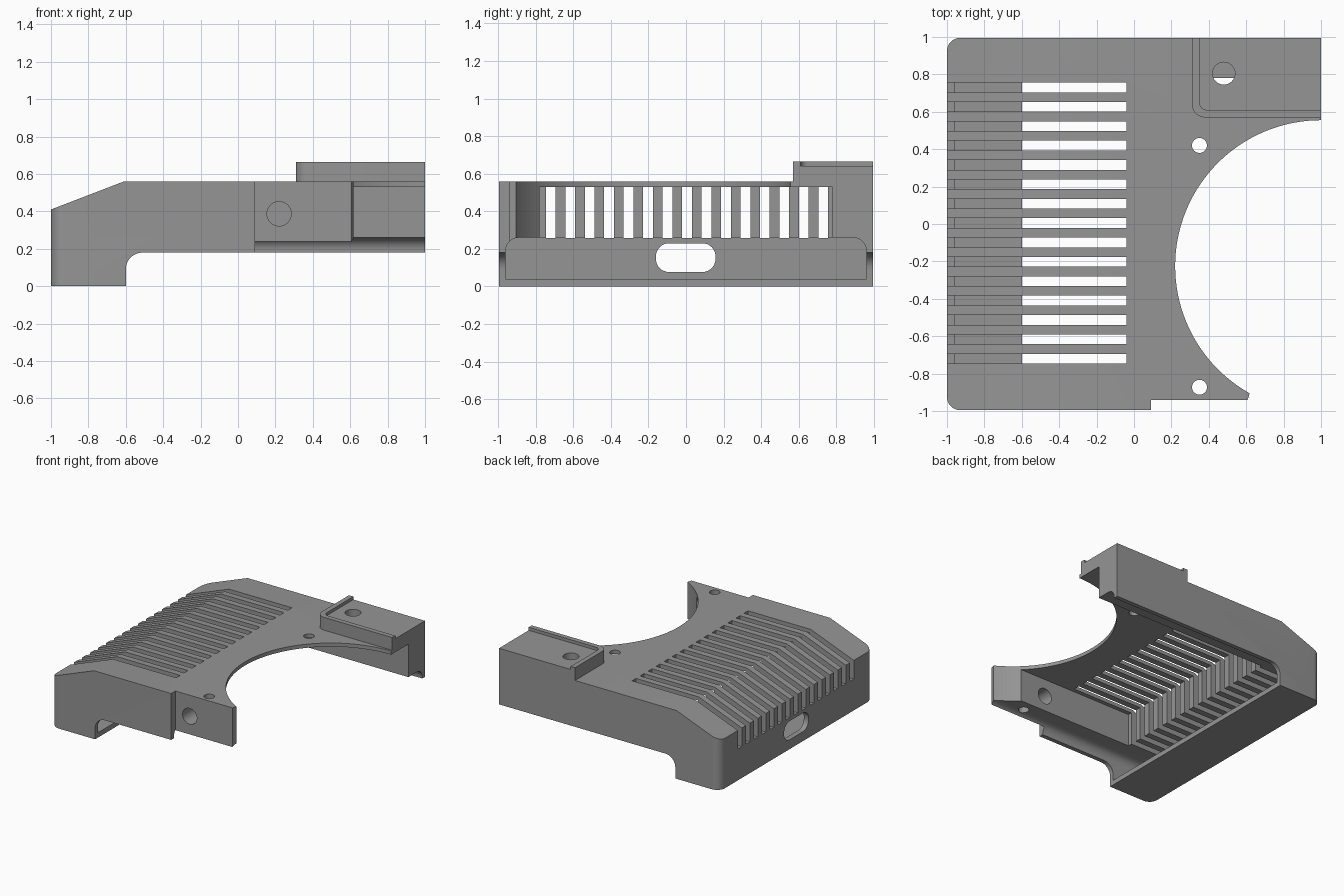
import bpy, bmesh, math
from mathutils import Vector

if "Cube" in bpy.data.objects:
    bpy.data.objects.remove(bpy.data.objects["Cube"])

grey = bpy.data.materials.new("mid_grey")
grey.diffuse_color = (0.3, 0.3, 0.3, 1)
grey.use_nodes = True
grey.node_tree.nodes["Principled BSDF"].inputs["Base Color"].default_value = grey.diffuse_color


def outline(corners, steps=8):
    """2D polygon; a corner (u, v, r) with r > 0 is a rounded right angle."""
    pts = []
    for i, (u, v, r) in enumerate(corners):
        p = Vector((u, v))
        if not r:
            pts.append(p)
            continue
        a = (Vector(corners[i - 1][:2]) - p).normalized()
        b = (Vector(corners[(i + 1) % len(corners)][:2]) - p).normalized()
        c = p + (a + b) * r
        for k in range(steps + 1):
            t = k / steps * math.pi / 2
            pts.append(c - b * r * math.cos(t) - a * r * math.sin(t))
    return pts


def circle(u, v, r, n):
    return [Vector((u + r * math.cos(2 * math.pi * k / n),
                    v + r * math.sin(2 * math.pi * k / n))) for k in range(n)]


def rect(u0, v0, u1, v1, r=0):
    return outline([(u0, v0, r), (u1, v0, r), (u1, v1, r), (u0, v1, r)])


def prism(name, pts, axis, lo, hi):
    """Extrude a 2D polygon along an axis from lo to hi."""
    place = {'x': lambda p, w: (w, p.x, p.y),
             'y': lambda p, w: (p.x, w, p.y),
             'z': lambda p, w: (p.x, p.y, w)}[axis]
    bm = bmesh.new()
    low = [bm.verts.new(place(p, lo)) for p in pts]
    top = [bm.verts.new(place(p, hi)) for p in pts]
    bm.faces.new(low)
    bm.faces.new(top)
    n = len(pts)
    for i in range(n):
        j = (i + 1) % n
        bm.faces.new((low[i], low[j], top[j], top[i]))
    bmesh.ops.recalc_face_normals(bm, faces=bm.faces[:])
    me = bpy.data.meshes.new(name)
    bm.to_mesh(me)
    bm.free()
    me.materials.append(grey)
    ob = bpy.data.objects.new(name, me)
    bpy.context.collection.objects.link(ob)
    return ob


def combine(target, other, op='DIFFERENCE'):
    bpy.context.view_layer.objects.active = target
    m = target.modifiers.new("cut", 'BOOLEAN')
    m.operation, m.solver, m.object = op, 'EXACT', other
    bpy.ops.object.modifier_apply(modifier=m.name)
    bpy.data.objects.remove(other, do_unlink=True)


# Side profile with sloped end and stepped underside
slope = 0.15 / 0.39
side = outline([(-1.1, 0, 0), (-0.6, 0, 0), (-0.6, 0.18, 0.09), (1.1, 0.18, 0),
                (1.1, 0.56, 0), (-0.61, 0.56, 0), (-1.1, 0.56 - 0.49 * slope, 0)])
cover = prism("vented_cover", side, 'y', -1.1, 1.1)

# Raised corner pad
combine(cover, prism("raised_pad", outline([
    (0.31, 0.57, 0.07), (1.05, 0.57, 0), (1.05, 1.05, 0), (0.31, 1.05, 0)]),
    'z', 0.545, 0.665), 'UNION')

# Trim to the plan outline
combine(cover, prism("plan", outline([
    (-1, 0.995, 0.07), (-1, -0.995, 0.07), (0.09, -0.995, 0), (0.09, -0.94, 0),
    (0.608, -0.94, 0), (0.62, -0.9, 0), (0.62, -0.5, 0), (1, -0.5, 0), (1, 0.995, 0)]),
    'z', -0.1, 0.9), 'INTERSECT')

# Lower cavity with rounded top edges, then the deeper centre cavity
combine(cover, prism("lower_cavity", outline([
    (-0.96, 0.04, 0), (0.96, 0.04, 0), (0.96, 0.26, 0.07), (-0.96, 0.26, 0.07)]),
    'x', -0.957, 1.2))
combine(cover, prism("upper_cavity", rect(-0.6, -0.78, 1.2, 0.78), 'z', 0.2, 0.53))

# Large round cutout
combine(cover, prism("round_cutout", circle(1, -0.225, 0.78, 128), 'z', -0.1, 0.9))

# Recess of the pad, leaving an L-shaped rim
combine(cover, prism("pad_recess", outline([
    (0.35, 0.61, 0.04), (1.2, 0.61, 0), (1.2, 1.2, 0), (0.35, 1.2, 0)]),
    'z', 0.64, 0.8))

# Row of cooling slots
for i in range(15):
    y = -0.72 + i * 0.1036
    combine(cover, prism("slot", rect(-1.2, y - 0.026, -0.04, y + 0.026),
                         'z', 0.257, 0.8))

# Screw holes, cross hole and cable opening
combine(cover, prism("hole", circle(0.35, -0.873, 0.04, 32), 'z', -0.1, 0.8))
combine(cover, prism("hole", circle(0.35, 0.42, 0.04, 32), 'z', 0.4, 0.8))
combine(cover, prism("hole", circle(0.48, 0.805, 0.06, 32), 'z', 0.45, 0.8))
combine(cover, prism("cross_hole", circle(0.22, 0.387, 0.065, 32), 'y', -1.1, -0.7))
combine(cover, prism("cable_opening", rect(-0.16, 0.077, 0.157, 0.23, 0.07),
                     'x', -1.2, -0.9))

# Smooth rounds, crisp edges
bpy.ops.object.select_all(action='DESELECT')
cover.select_set(True)
bpy.context.view_layer.objects.active = cover
bpy.ops.object.shade_smooth_by_angle(angle=math.radians(30))
